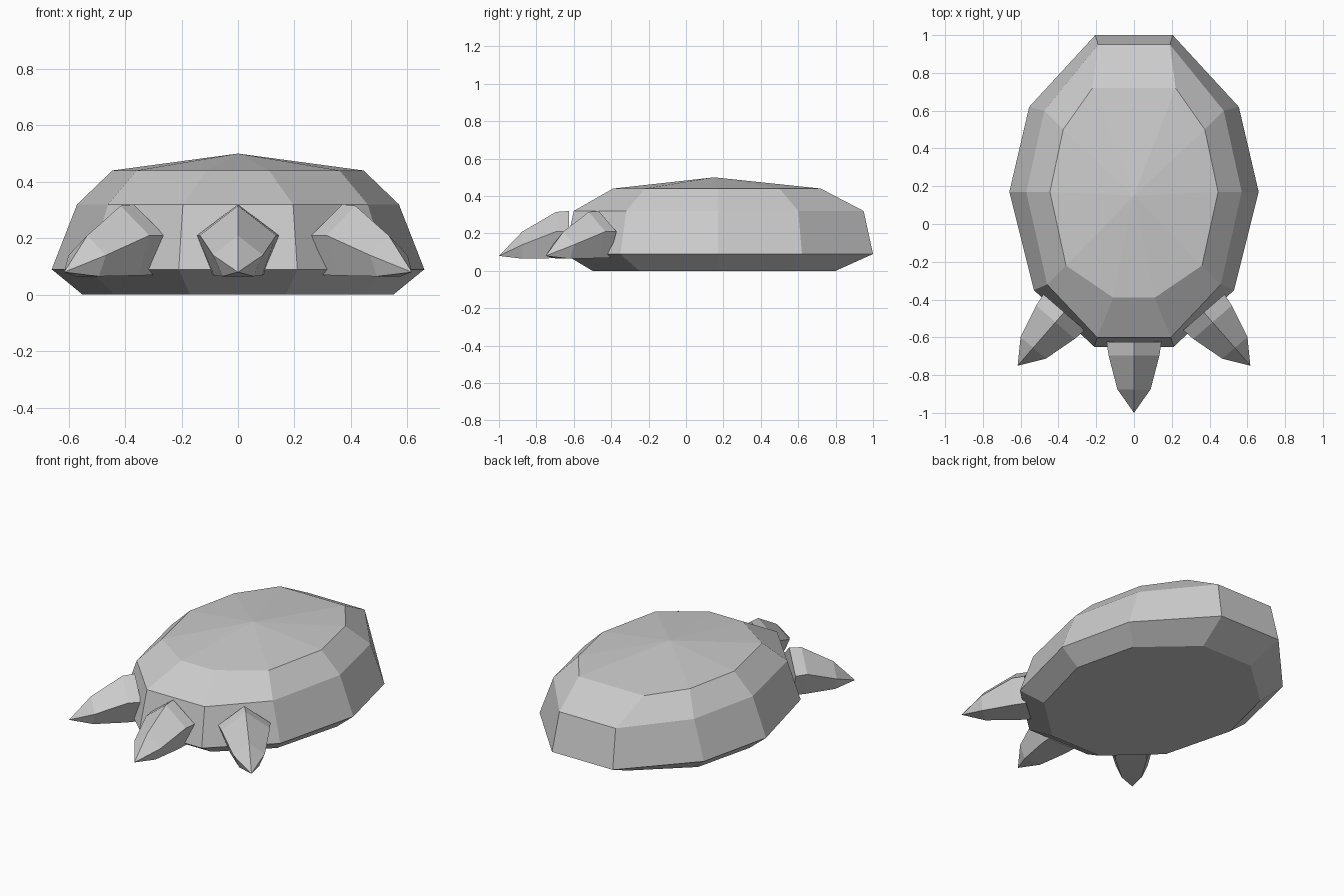
import bpy
from math import sin, cos, radians

if "Cube" in bpy.data.objects:
    bpy.data.objects.remove(bpy.data.objects["Cube"])


def loft(name, rings, start=None, tip=None):
    """Skin equal-length rings; close each end with a point or a flat cap."""
    verts = [p for r in rings for p in r]
    n, faces = len(rings[0]), []
    for k in range(len(rings) - 1):
        for i in range(n):
            j = (i + 1) % n
            faces.append((k * n + i, k * n + j, (k + 1) * n + j, (k + 1) * n + i))
    faces.append(tuple(reversed(range(n))))
    last = (len(rings) - 1) * n
    verts.append(tip)
    for i in range(n):
        faces.append((last + i, last + (i + 1) % n, len(verts) - 1))
    me = bpy.data.meshes.new(name)
    me.from_pydata(verts, [], faces)
    ob = bpy.data.objects.new(name, me)
    bpy.context.collection.objects.link(ob)
    return ob


def mirrored_ring(half, z):
    """Right half runs front to back, left half comes back."""
    return [(x, y, z) for x, y in half] + [(-x, y, z) for x, y in reversed(half)]


# domed ten-sided body
loft("foot_body", [
    mirrored_ring([(.17, -.50), (.44, -.25), (.55, .17), (.46, .54), (.17, .80)], 0),
    mirrored_ring([(.21, -.65), (.53, -.35), (.66, .17), (.555, .62), (.205, 1.0)], .09),
    mirrored_ring([(.195, -.60), (.46, -.32), (.57, .17), (.475, .60), (.19, .95)], .32),
    mirrored_ring([(.11, -.39), (.36, -.22), (.445, .17), (.375, .50), (.22, .72)], .44),
], tip=(0, .15, .50))


# five-sided claws: sections are (distance, side width, side z, bottom width, bottom z, top z)
SECTIONS = [
    (0, .145, .21, .09, .07, .32),
    (.07, .135, .21, .085, .068, .315),
    (.25, .088, .14, .055, .065, .21),
]


def claw(name, cx, cy, angle):
    a = radians(angle)

    def place(side, dist, z):
        return (cx + side * cos(a) + dist * sin(a),
                cy + side * sin(a) - dist * cos(a), z)

    rings = []
    for d, w, wz, b, bz, tz in SECTIONS:
        pts = [(0, tz), (-w, wz), (-b, bz), (b, bz), (w, wz)]
        rings.append([place(s, d, z) for s, z in pts])
    # winding here runs counter-clockwise seen from the tip
    loft(name, rings, tip=place(0, .375, .08))


claw("middle_claw", 0, -.625, 0)
claw("right_claw", .37, -.467, 41)
claw("left_claw", -.37, -.467, -41)
